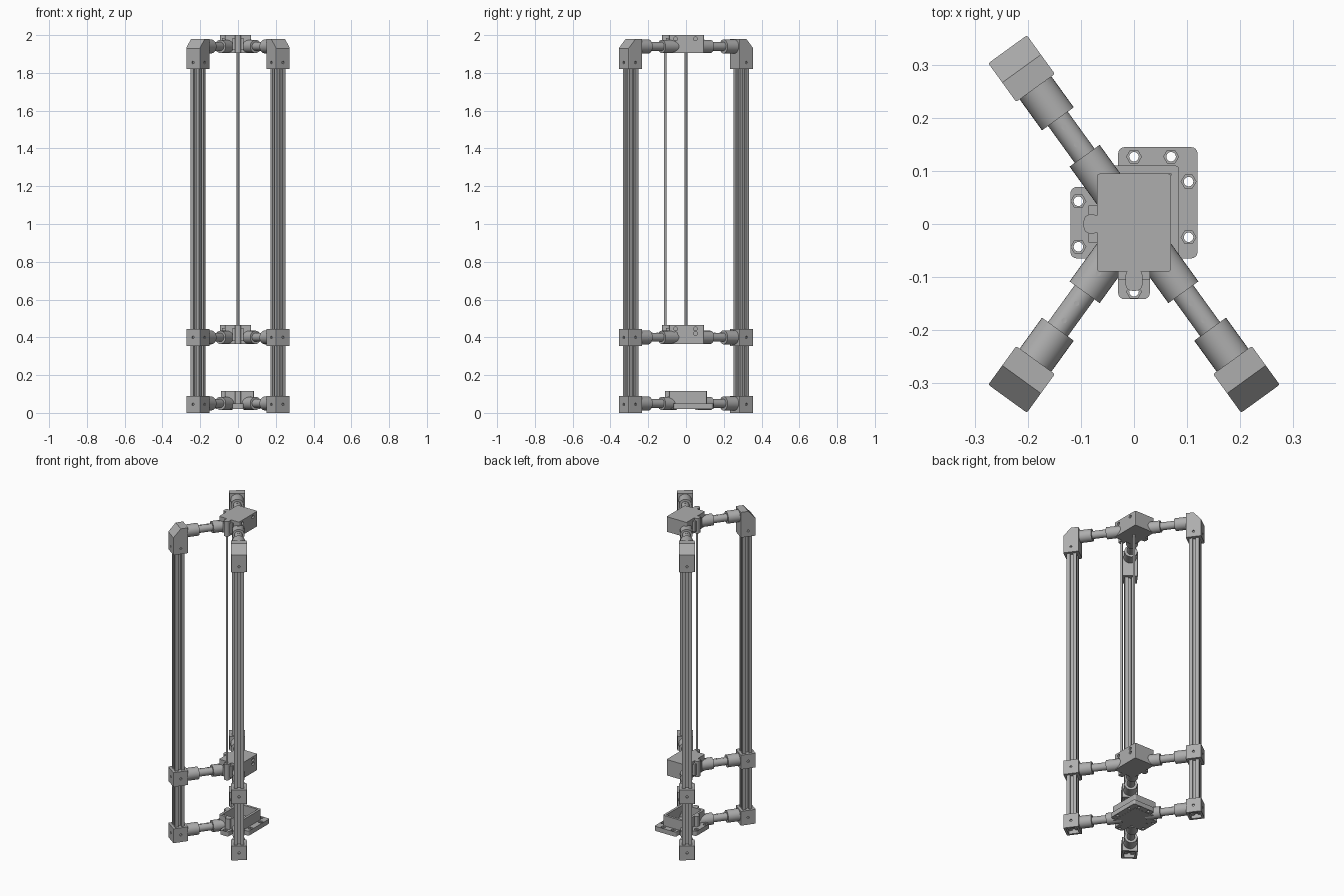
import bpy, bmesh, math
from mathutils import Matrix

if bpy.data.objects.get("Cube"):
    bpy.data.objects.remove(bpy.data.objects["Cube"], do_unlink=True)

grey = bpy.data.materials.new("printed grey")
grey.use_nodes = True
COLOUR = (0.42, 0.42, 0.42, 1)
grey.diffuse_color = COLOUR
grey.node_tree.nodes["Principled BSDF"].inputs["Base Color"].default_value = COLOUR


def finish(name, bm, matrix=None):
    bmesh.ops.recalc_face_normals(bm, faces=bm.faces)
    mesh = bpy.data.meshes.new(name)
    bm.to_mesh(mesh)
    bm.free()
    if matrix:
        mesh.transform(matrix)
    ob = bpy.data.objects.new(name, mesh)
    bpy.context.collection.objects.link(ob)
    mesh.materials.append(grey)
    return ob


def prism(name, points, z0, z1, matrix=None):
    """Extrude a flat outline from z0 up to z1."""
    bm = bmesh.new()
    face = bm.faces.new([bm.verts.new((x, y, z0)) for x, y in points])
    up = bmesh.ops.extrude_face_region(bm, geom=[face])["geom"]
    bmesh.ops.translate(bm, vec=(0, 0, z1 - z0),
                        verts=[v for v in up if isinstance(v, bmesh.types.BMVert)])
    return finish(name, bm, matrix)


def slab(name, x0, x1, y0, y1, z0, z1, radius=0.0, matrix=None):
    """Box with rounded vertical corners."""
    if not radius:
        return prism(name, [(x0, y0), (x1, y0), (x1, y1), (x0, y1)], z0, z1, matrix)
    corners = [(x1, y1, -1, -1), (x0, y1, 1, -1), (x0, y0, 1, 1), (x1, y0, -1, 1)]
    pts = []
    for q, (x, y, sx, sy) in enumerate(corners):
        for k in range(5):
            a = (q + k / 4) * math.pi / 2
            pts.append((x + radius * (sx + math.cos(a)), y + radius * (sy + math.sin(a))))
    return prism(name, pts, z0, z1, matrix)


def disc(name, radius, z0, z1, matrix=None, sides=32, x=0, y=0):
    pts = [(x + radius * math.cos(math.tau * k / sides),
            y + radius * math.sin(math.tau * k / sides)) for k in range(sides)]
    ob = prism(name, pts, z0, z1, matrix)
    if sides > 8:
        smooth(ob)
    return ob


def smooth(ob):
    bpy.ops.object.select_all(action="DESELECT")
    ob.select_set(True)
    bpy.context.view_layer.objects.active = ob
    bpy.ops.object.shade_smooth_by_angle()


def cut(ob, cutters):
    for c in cutters:
        mod = ob.modifiers.new("cut", "BOOLEAN")
        mod.operation, mod.object, mod.solver = "DIFFERENCE", c, "EXACT"
        c.hide_render = True
        c.hide_set(True)
        c.display_type = "WIRE"
    bpy.context.view_layer.update()
    baked = bpy.data.meshes.new_from_object(ob.evaluated_get(bpy.context.evaluated_depsgraph_get()))
    ob.modifiers.clear()
    ob.data = baked
    for c in cutters:
        bpy.data.objects.remove(c, do_unlink=True)


R = 0.362          # distance of each post from the centre
HALF = 0.045       # half width of the post brackets
LEVELS = {"bottom": 0.05, "middle": 0.40, "top": 1.94}
POSTS = {"back_right": (-0.212, 0.293), "front_right": (-0.212, -0.293), "front_left": (0.212, -0.293)}
ALONG = Matrix.Rotation(math.pi / 2, 4, "Y")   # turns z onto the outward axis


def slotted_profile(h=0.029, s=0.009, d=0.014):
    side = [(h, -h), (h, -s), (h - d, -s), (h - d, s), (h, s)]
    pts = []
    for k in range(4):
        c, n = round(math.cos(k * math.pi / 2)), round(math.sin(k * math.pi / 2))
        pts += [(x * c - y * n, x * n + y * c) for x, y in side]
    return pts


def bracket(name, z0, z1, place, levels):
    """Post bracket with screw recesses on its four sides."""
    ob = slab(name, -HALF, HALF, -HALF, HALF, z0, z1, 0.004, place)
    cuts = []
    for z in levels:
        for k in range(4):
            turn = Matrix.Rotation(k * math.pi / 2, 4, "Z")
            if k != 2:
                m = place @ Matrix.Translation((0, 0, z)) @ turn @ ALONG
                cuts.append(disc("screw_cutter", 0.007, HALF - 0.008, HALF + 0.01, m, 16))
    return ob, cuts


for side, (px, py) in POSTS.items():
    turn = Matrix.Rotation(math.atan2(py, px), 4, "Z")
    place = turn @ Matrix.Translation((R, 0, 0))

    # slotted post
    prism(side + "_post", slotted_profile(), 0.02, 1.90, place)

    # foot, clamp and sloping cap
    foot, cuts = bracket(side + "_foot", 0.0, 0.09, place, [0.045])
    cuts.append(slab("socket_cutter", -0.031, 0.031, -0.031, 0.031, -0.01, 0.03, 0, place))
    cut(foot, cuts)
    clamp, cuts = bracket(side + "_clamp", 0.355, 0.445, place, [0.40])
    cut(clamp, cuts)
    cap, cuts = bracket(side + "_cap", 1.82, 1.98, place, [1.855])
    slope = place @ Matrix.Translation((0, 0, 1.98)) @ Matrix.Rotation(math.radians(48), 4, "Y")
    cuts.append(slab("slope_cutter", -0.1, 0.2, -0.1, 0.1, 0, 0.2, 0, slope))
    cut(cap, cuts)

    # cross arms with a sleeve at each end
    for level, z in LEVELS.items():
        axis = turn @ Matrix.Translation((0, 0, z)) @ ALONG
        disc(f"{side}_{level}_tube", 0.023, 0.07, 0.33, axis)
        disc(f"{side}_{level}_outer_sleeve", 0.037, 0.245, R - HALF + 0.01, axis)
        disc(f"{side}_{level}_hub_sleeve", 0.035, 0.07, 0.159, axis)
        for r in (0.115, 0.185, 0.225):
            lift = 0.035 if r < 0.159 else 0.0225
            disc(f"{side}_{level}_screw", 0.005, z + lift - 0.004, z + lift + 0.002,
                 turn, 12, x=r)

# middle and top hubs, each with guide collars on two sides
for name, z0, z1 in (("middle", 0.365, 0.465), ("top", 1.905, 2.0)):
    hub = slab(name + "_hub", -0.07, 0.07, -0.09, 0.095, z0, z1, 0.006)
    cuts = []
    for y in (-0.055, 0.05):
        for z in ((z1 - 0.02,) if name == "top" else (z1 - 0.02, z1 - 0.045)):
            m = Matrix.Translation((0, y, z)) @ ALONG
            cuts.append(disc("hole_cutter", 0.01, 0.06, 0.08, m, 16))
    cut(hub, cuts)
    slab(name + "_front_collar", -0.016, 0.016, -0.126, -0.085, z0, z1, 0.012)
    slab(name + "_side_collar", -0.095, -0.065, -0.018, 0.018, z0, z1, 0.012)
    slab(name + "_front_rib", -0.03, 0.03, -0.105, -0.085, z0 + 0.015, z1 - 0.015)
    slab(name + "_side_rib", -0.086, -0.065, -0.035, 0.035, z0 + 0.015, z1 - 0.015)

# vertical rods
for name, y in (("drive_screw", 0.0), ("guide_rod", -0.11)):
    disc(name, 0.007, 0.37, 1.95, None, 24, y=y)

# bottom tray and mounting flanges
tray = slab("bottom_tray", -0.07, 0.085, -0.09, 0.11, 0.02, 0.115, 0.006)
cut(tray, [slab("tray_cutter", -0.055, 0.07, -0.075, 0.095, 0.05, 0.2)])
slab("bottom_front_collar", -0.016, 0.016, -0.112, -0.085, 0.02, 0.115, 0.01)
slab("bottom_side_collar", -0.09, -0.065, -0.018, 0.018, 0.02, 0.115, 0.01)

FLANGES = {
    "corner_flange": ((-0.03, 0.12, -0.065, 0.145),
                      [(0, 0.127), (0.07, 0.127), (0.103, 0.08), (0.103, -0.025)]),
    "side_flange": ((-0.12, -0.05, -0.065, 0.07), [(-0.105, 0.043), (-0.105, -0.043)]),
    "front_flange": ((-0.03, 0.03, -0.142, -0.07), [(0, -0.128)]),
}
for name, (box, holes) in FLANGES.items():
    flange = slab(name, *box, 0.021, 0.05, 0.012)
    cuts = []
    for x, y in holes:
        cuts.append(disc("bolt_cutter", 0.009, 0, 0.1, None, 20, x, y))
        cuts.append(disc("nut_cutter", 0.014, 0.04, 0.1, None, 6, x, y))
    cut(flange, cuts)
